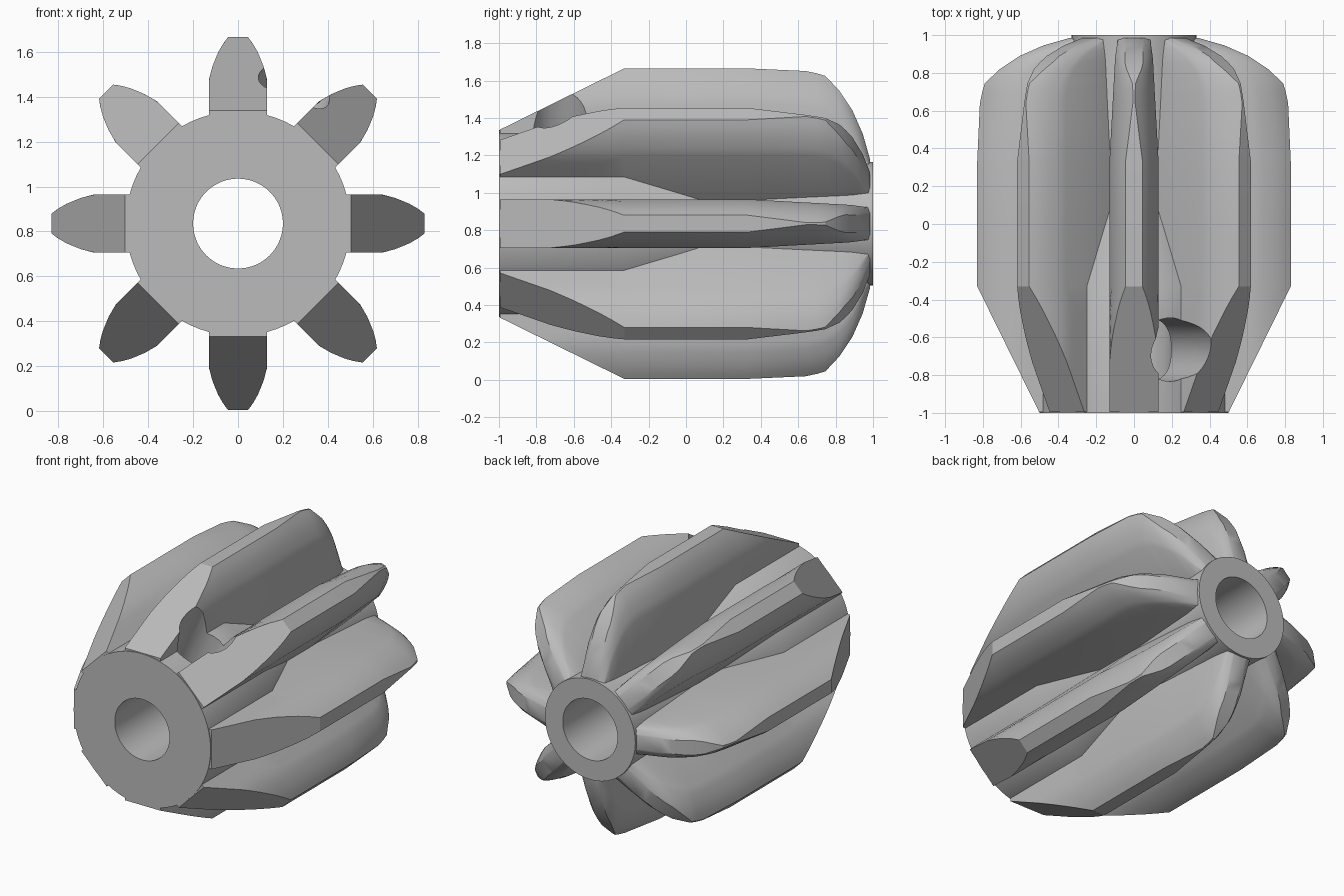
import bpy, bmesh, math
from mathutils import Vector, Matrix

cube = bpy.data.objects.get("Cube")
if cube:
    bpy.data.objects.remove(cube, do_unlink=True)

AXIS_Z = 0.835
TEETH = 8
FLANK_DEPTH = 0.19

steel = bpy.data.materials.new("grey_steel")
steel.use_nodes = True
steel.diffuse_color = (0.5, 0.5, 0.5, 1)
steel.node_tree.nodes["Principled BSDF"].inputs["Base Color"].default_value = (0.5, 0.5, 0.5, 1)


def interp(table, x):
    """Piecewise linear lookup."""
    if x <= table[0][0]:
        return table[0][1]
    for (x0, y0), (x1, y1) in zip(table, table[1:]):
        if x <= x1:
            return y0 + (y1 - y0) * (x - x0) / (x1 - x0)
    return table[-1][1]


def make_object(name, bm):
    bmesh.ops.recalc_face_normals(bm, faces=bm.faces)
    mesh = bpy.data.meshes.new(name)
    bm.to_mesh(mesh)
    bm.free()
    mesh.materials.append(steel)
    obj = bpy.data.objects.new(name, mesh)
    bpy.context.collection.objects.link(obj)
    return obj


def activate(obj):
    bpy.ops.object.select_all(action='DESELECT')
    obj.select_set(True)
    bpy.context.view_layer.objects.active = obj


def loft(bm, rings, closed=False):
    """Skin equal closed rings of points, capped unless looped."""
    loops = [[bm.verts.new(p) for p in ring] for ring in rings]
    pairs = list(zip(loops, loops[1:]))
    if closed:
        pairs.append((loops[-1], loops[0]))
    for a, b in pairs:
        for i in range(len(a)):
            j = (i + 1) % len(a)
            bm.faces.new((a[i], a[j], b[j], b[i]))
    if not closed:
        bm.faces.new(loops[0])
        bm.faces.new(loops[-1])


# Tooth shape: thickness by radius, then envelope and taper along the axis
flank = [(0.64, 0.13), (0.70, 0.114), (0.76, 0.09), (0.80, 0.067), (0.83, 0.045)]
envelope = [(-1, 0.5), (-0.33, 0.83), (0.33, 0.83), (0.66, 0.815), (0.745, 0.79),
            (0.82, 0.71), (0.89, 0.605), (0.945, 0.48), (0.985, 0.34)]
base_width = [(0.33, 0.13), (0.88, 0.1), (0.985, 0.085)]
tip_width = [(0.33, 0.045), (0.64, 0.006), (0.74, 0.006), (0.84, 0.048), (0.985, 0.045)]
blend_depth = [(0.74, FLANK_DEPTH), (0.985, 0.1)]
drops = [0, 0.15, 0.35, 0.55, 0.75, 1]
stations = [-0.995 + 0.665 * i / 10 for i in range(11)]
stations += [0, 0.33, 0.5, 0.64, 0.7, 0.745, 0.78, 0.82, 0.855, 0.89, 0.92, 0.945, 0.985]


def tooth_section(y, angle):
    top = interp(envelope, y)
    depth = interp(blend_depth, y)
    half = []
    for d in drops:
        r = max(top - d * depth, 0.3)
        if y <= 0.33:
            w = interp(flank, r)
        else:
            t, b = interp(tip_width, y), interp(base_width, y)
            f = (interp(flank, 0.83 - d * FLANK_DEPTH) - 0.045) / 0.085
            w = t + (b - t) * f
        half.append((w, r - 0.0005 * d))
    half.append((interp(base_width, y), 0.29 if top > 0.5 else 0.23))
    outline = half + [(-w, r) for w, r in reversed(half)]
    s, c = math.sin(angle), math.cos(angle)
    return [(r * s + w * c, y, AXIS_Z + r * c - w * s) for w, r in outline]


parts = []
for k in range(TEETH):
    bm = bmesh.new()
    angle = k * math.tau / TEETH
    loft(bm, [tooth_section(y, angle) for y in stations])
    parts.append(make_object(f"tooth_{k + 1}", bm))

# Hollow hub with front collar, tapered root and rear rim
hub_profile = [(-1, 0.2), (-1, 0.5), (-0.33, 0.5), (0.08, 0.335), (0.985, 0.33), (1, 0.33), (1, 0.2)]
SEG = 72
bm = bmesh.new()
loft(bm, [[(r * math.sin(a), y, AXIS_Z + r * math.cos(a)) for y, r in hub_profile]
          for a in (i * math.tau / SEG for i in range(SEG))], closed=True)
hub = make_object("hub", bm)
parts.append(hub)

# Radial screw hole between the first two teeth
tilt = math.pi / TEETH
direction = Vector((math.sin(tilt), 0, math.cos(tilt)))
bm = bmesh.new()
bmesh.ops.create_cone(bm, cap_ends=True, segments=48, radius1=0.168, radius2=0.168, depth=1.2,
                      matrix=Matrix.Translation(Vector((0, -0.665, AXIS_Z)) + direction * 0.6)
                      @ Matrix.Rotation(tilt, 4, 'Y'))
cutter = make_object("screw_hole_cutter", bm)
cutter.hide_render = True
for obj in (parts[0], parts[1], hub):
    mod = obj.modifiers.new("screw_hole", 'BOOLEAN')
    mod.operation = 'DIFFERENCE'
    mod.solver = 'EXACT'
    mod.object = cutter
    activate(obj)
    bpy.ops.object.modifier_apply(modifier=mod.name)
bpy.data.objects.remove(cutter, do_unlink=True)

for obj in parts:
    activate(obj)
    bpy.ops.object.shade_smooth_by_angle(angle=math.radians(25))
